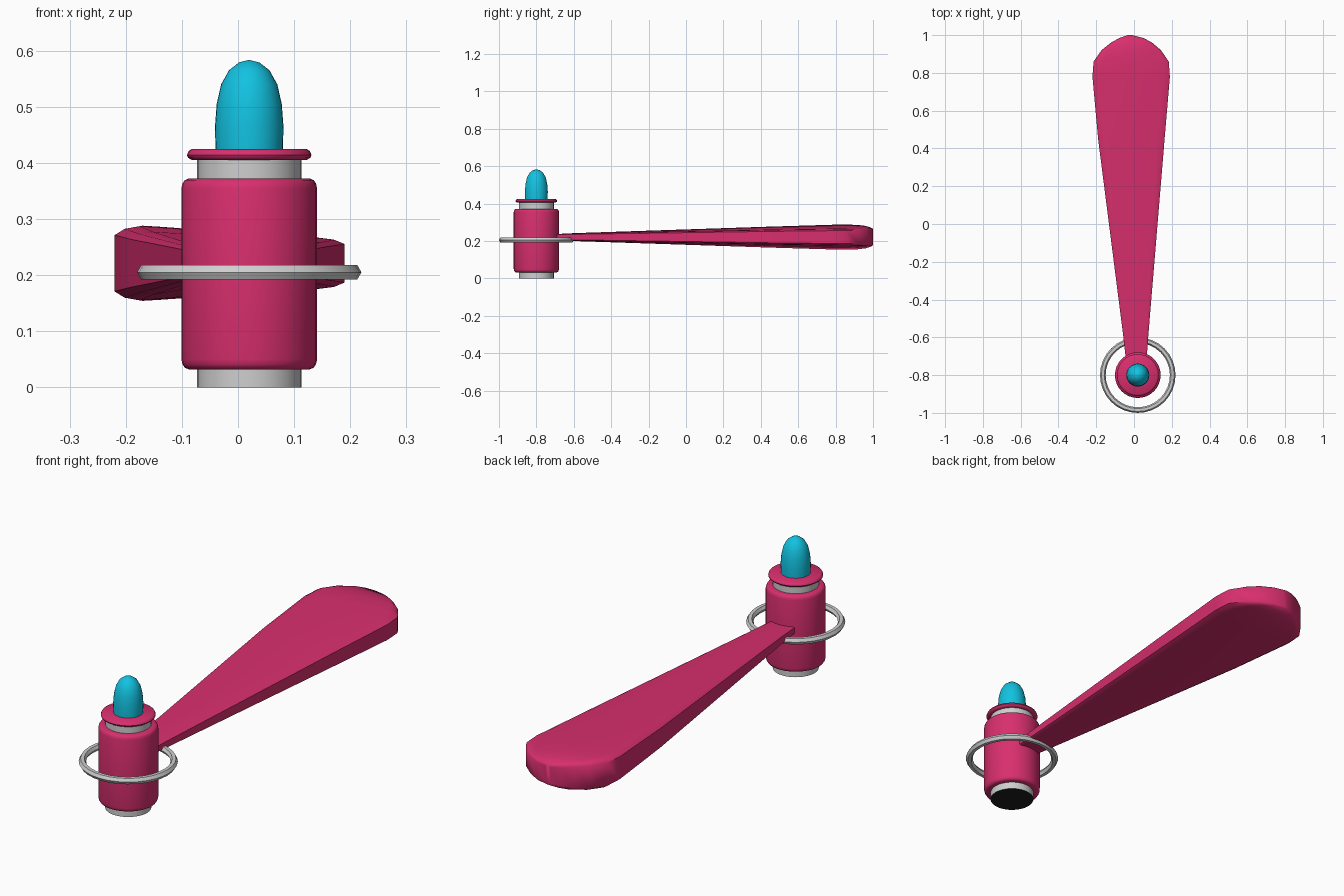
import bpy, bmesh, math

if "Cube" in bpy.data.objects:
    bpy.data.objects.remove(bpy.data.objects["Cube"])

CX, CY = 0.02, -0.8  # axis of the upright cylinder


def material(name, rgb):
    m = bpy.data.materials.new(name)
    m.diffuse_color = (*rgb, 1)
    m.use_nodes = True
    m.node_tree.nodes["Principled BSDF"].inputs["Base Color"].default_value = m.diffuse_color
    return m


PINK = material("raspberry pink", (0.69, 0.028, 0.155))
CYAN = material("cyan", (0.006, 0.54, 0.75))
GREY = material("light grey", (0.62, 0.62, 0.62))
BLACK = material("black", (0.012, 0.012, 0.012))


def finish(name, bm, *mats, angle=40):
    bmesh.ops.remove_doubles(bm, verts=bm.verts, dist=1e-5)
    bmesh.ops.recalc_face_normals(bm, faces=bm.faces)
    me = bpy.data.meshes.new(name)
    bm.to_mesh(me)
    bm.free()
    ob = bpy.data.objects.new(name, me)
    bpy.context.collection.objects.link(ob)
    for m in mats:
        me.materials.append(m)
    bpy.ops.object.select_all(action='DESELECT')
    ob.select_set(True)
    bpy.context.view_layer.objects.active = ob
    bpy.ops.object.shade_smooth_by_angle(angle=math.radians(angle))
    return ob


def loft(bm, rings, closed=False):
    """Skin rings of points; cap the ends unless closed."""
    rows = [[bm.verts.new(p) for p in r] for r in rings]
    n = len(rows[0])
    for i in range(len(rows) if closed else len(rows) - 1):
        a, b = rows[i], rows[(i + 1) % len(rows)]
        for j in range(n):
            k = (j + 1) % n
            bm.faces.new((a[j], a[k], b[k], b[j]))
    if not closed:
        bm.faces.new(rows[0])
        bm.faces.new(rows[-1])


def circle(r, z, n=32):
    return [(CX + r * math.cos(2 * math.pi * i / n),
             CY + r * math.sin(2 * math.pi * i / n), z) for i in range(n)]


def turned(name, profile, *mats, closed=False):
    bm = bmesh.new()
    loft(bm, [circle(r, z) for r, z in profile], closed)
    return finish(name, bm, *mats)


# Grey core showing at the foot and neck, with a dark underside
core = turned("core", [(0.093, 0), (0.093, 0.41)], GREY, BLACK)
for f in core.data.polygons:
    if f.normal.z < -0.5:
        f.material_index = 1

# Rounded main barrel
turned("barrel", [(0.108, 0.032), (0.115, 0.035), (0.119, 0.041), (0.121, 0.05),
                  (0.121, 0.354), (0.119, 0.363), (0.115, 0.369), (0.108, 0.372)], PINK)

# Collar and dome
turned("collar", [(0.102, 0.405), (0.109, 0.409), (0.111, 0.414),
                  (0.108, 0.421), (0.102, 0.425)], PINK)
turned("dome", [(0.06, 0.42), (0.061, 0.465), (0.058, 0.505), (0.05, 0.54),
                (0.036, 0.565), (0.018, 0.579), (0.002, 0.583)], CYAN)

# Ring around the barrel
turned("ring", [(0.185 + 0.015 * math.cos(a * math.pi / 3),
                 0.205 + 0.015 * math.sin(a * math.pi / 3)) for a in range(6)],
       GREY, closed=True)

# Paddle: stations of y, left x, right x, half heights left and right
stations = [(-0.70, -0.045, 0.068, 0.016, 0.016),
            (-0.60, -0.056, 0.075, 0.021, 0.019),
            (0.45, -0.190, 0.162, 0.056, 0.040),
            (0.78, -0.220, 0.190, 0.066, 0.045),
            (0.86, -0.214, 0.184, 0.067, 0.046),
            (0.92, -0.172, 0.143, 0.065, 0.047),
            (0.96, -0.122, 0.096, 0.060, 0.047),
            (0.985, -0.077, 0.050, 0.052, 0.045),
            (1.0, -0.032, -0.012, 0.044, 0.043)]


def section(y, xl, xr, hl, hr):
    w = (xr - xl) * 0.11
    zc = 0.221
    half = [(xl, hl * 0.76), (xl + w * 0.4, hl * 0.93), (xl + w, hl),
            (xr - w, hr), (xr - w * 0.4, hr * 0.93), (xr, hr * 0.76)]
    return ([(x, y, zc + h) for x, h in half] +
            [(x, y, zc - h) for x, h in reversed(half)])


bm = bmesh.new()
loft(bm, [section(*s) for s in stations])
finish("paddle", bm, PINK, angle=50)
